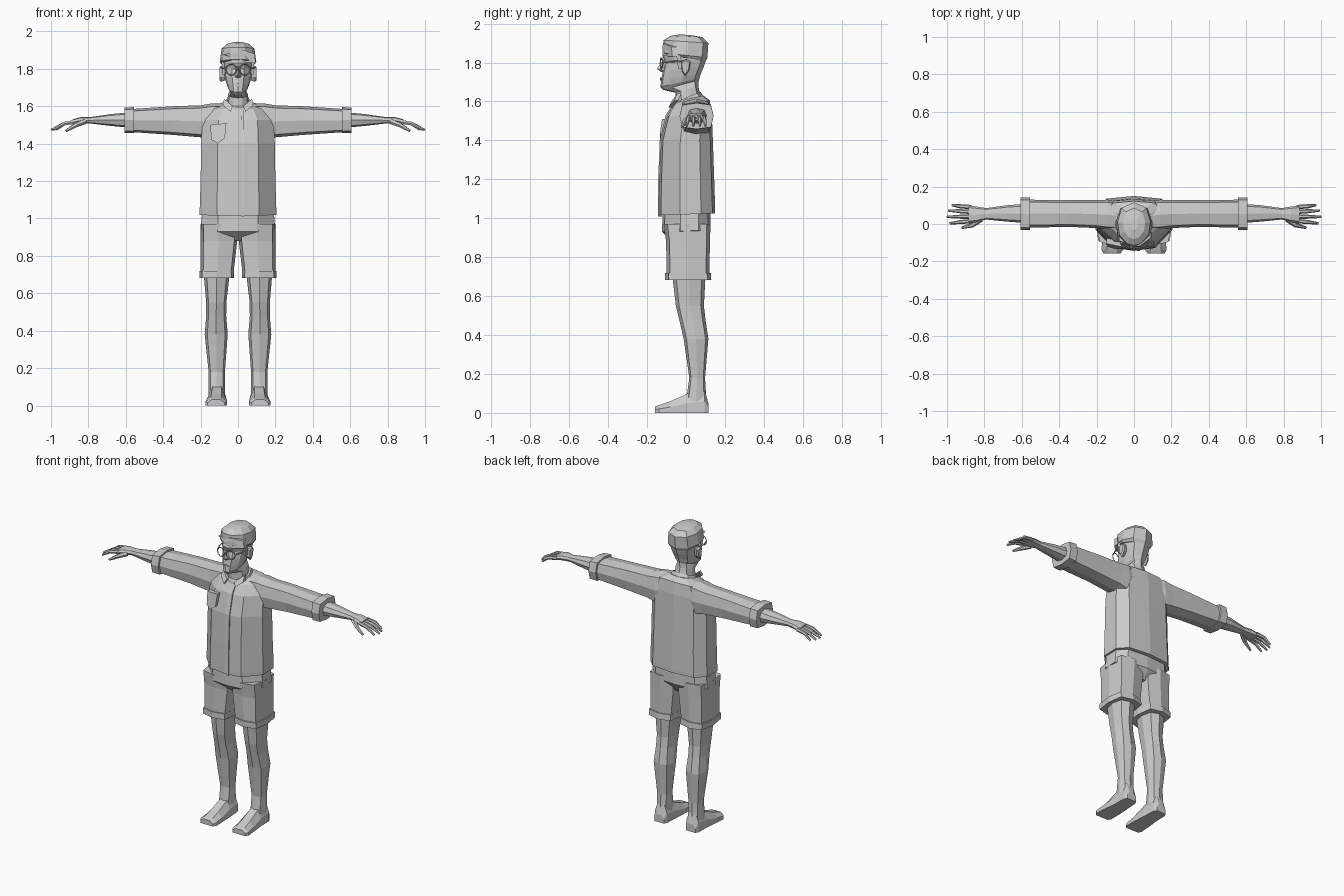
import bpy, bmesh
from math import sin, cos, pi, copysign
from mathutils import Vector

TORSO = [(0, 0), (.55, .05), (1, .38), (1, .75), (.72, .95), (0, 1)]
HEAD = [(0, 0), (.42, .04), (.88, .24), (1, .55), (.75, .88), (0, 1)]


def add(name, verts, faces, mirror=False):
    bm = bmesh.new()
    vs = [bm.verts.new(v) for v in verts]
    for f in faces:
        bm.faces.new([vs[i] for i in f])
    bmesh.ops.recalc_face_normals(bm, faces=bm.faces)
    me = bpy.data.meshes.new(name)
    bm.to_mesh(me)
    bm.free()
    ob = bpy.data.objects.new(name, me)
    bpy.context.collection.objects.link(ob)
    if mirror:
        ob.modifiers.new("mirror", 'MIRROR').use_mirror_merge = False
    return ob


def loft(name, rings, mirror=False):
    n = len(rings[0])
    faces = [[k * n + i, k * n + (i + 1) % n, (k + 1) * n + (i + 1) % n, (k + 1) * n + i]
             for k in range(len(rings) - 1) for i in range(n)]
    faces += [list(range(n)), list(range((len(rings) - 1) * n, len(rings) * n))]
    return add(name, [v for r in rings for v in r], faces, mirror)


def body_ring(prof, zf, zb, w, f, b):
    """Symmetric section from a half outline, tilted from zf (front) to zb (back)."""
    right = [(x * w, f + t * (b - f), zf + t * (zb - zf)) for x, t in prof]
    return right + [(-x, y, z) for x, y, z in reversed(right[1:-1])]


def body(name, prof, rows):
    return loft(name, [body_ring(prof, *r) for r in rows])


def limb_ring(axis, t, a0, a1, b0, b1, p, n=8):
    """Rounded-square section filling the given bounds, at t along x or z."""
    pts = []
    for i in range(n):
        c, s = cos(2 * pi * i / n), sin(2 * pi * i / n)
        c, s = (0 if abs(u) < 1e-6 else copysign(abs(u) ** p, u) for u in (c, s))
        a, b = (a0 + a1 + c * (a1 - a0)) / 2, (b0 + b1 + s * (b1 - b0)) / 2
        pts.append((t, a, b) if axis == 'x' else (a, b, t))
    return pts


def limb(name, axis, rows, p=.8):
    return loft(name, [limb_ring(axis, *r, p) for r in rows], True)


def tube(name, pts, radii, n=6, mirror=True):
    pts = [Vector(p) for p in pts]
    rings = []
    for i, p in enumerate(pts):
        d = (pts[min(i + 1, len(pts) - 1)] - pts[max(i - 1, 0)]).normalized()
        u = d.cross(Vector((0, 0, 1))).normalized()
        v = u.cross(d)
        rings.append([p + radii[i] * (u * cos(2 * pi * k / n) + v * sin(2 * pi * k / n)) for k in range(n)])
    return loft(name, rings, mirror)


def slab(name, pts, depth, mirror=False):
    return loft(name, [pts, [(x, y + depth, z) for x, y, z in pts]], mirror)


# Shirt body
body("shirt", TORSO, [
    (1.015, 1.025, .205, -.143, .15), (1.04, 1.045, .205, -.143, .15),
    (1.2, 1.2, .2, -.14, .145), (1.4, 1.4, .197, -.132, .138),
    (1.525, 1.53, .19, -.1, .133), (1.58, 1.605, .15, -.068, .122),
    (1.6, 1.63, .075, -.055, .09)])
# Collar and its two open points
body("collar", HEAD, [(1.575, 1.61, .088, -.07, .1), (1.592, 1.65, .075, -.068, .075),
                      (1.585, 1.645, .062, -.055, .066)])
slab("collar_point", [(.075, -.045, 1.64), (.082, -.06, 1.605), (.04, -.09, 1.57), (.028, -.075, 1.6)], .02, True)
# Button strip and chest pocket
loft("placket", [[(.018, y, z), (.032, y, z), (.032, y + .02, z), (.018, y + .02, z)]
                 for y, z in [(-.144, 1.01), (-.143, 1.2), (-.135, 1.4), (-.104, 1.53), (-.073, 1.58)]])
slab("pocket", [(-.148, -.105, 1.5), (-.062, -.123, 1.51), (-.07, -.135, 1.43),
                (-.108, -.132, 1.402), (-.143, -.12, 1.42)], .03)
# Sleeves with rolled cuffs
limb("sleeve", 'x', [(.06, -.03, .11, 1.44, 1.612), (.14, -.03, .13, 1.42, 1.615), (.2, -.022, .128, 1.434, 1.605),
                     (.35, -.015, .128, 1.447, 1.6), (.57, -.02, .13, 1.462, 1.585)], .55)
limb("sleeve_cuff", 'x', [(.555, -.033, .142, 1.456, 1.596), (.608, -.033, .142, 1.458, 1.592)], .5)
# Forearm and palm
limb("forearm", 'x', [(.58, .005, .108, 1.485, 1.568), (.68, .013, .1, 1.495, 1.558), (.79, .024, .085, 1.508, 1.542),
                      (.84, .01, .093, 1.505, 1.542), (.885, .004, .1, 1.502, 1.53)], .75)
# Fingers and thumb
for i, (y0, y1, tip) in enumerate([(.09, .1, .972), (.065, .072, .992), (.04, .038, 1.0), (.016, .004, .985)]):
    tube(f"finger_{i + 1}", [(.87, y0, 1.517), (.93, (y0 + y1) / 2, 1.507), (tip, y1, 1.474)], [.012, .011, .006])
tube("thumb", [(.82, .025, 1.518), (.865, -.006, 1.5), (.92, -.02, 1.468)], [.016, .013, .007])

# Shorts: hips, legs and turn-ups
body("shorts_hips", TORSO, [(1.05, 1.05, .19, -.12, .125), (.93, .94, .2, -.123, .127), (.88, .88, .03, -.07, .09)])
limb("shorts_leg", 'z', [(.97, .004, .2, -.115, .126), (.88, .004, .2, -.102, .123), (.7, .025, .2, -.1, .12)], .5)
limb("shorts_cuff", 'z', [(.72, .022, .206, -.108, .127), (.682, .02, .206, -.108, .13)], .5)
# Bare legs
limb("leg", 'z', [(.7, .045, .183, -.07, .1), (.55, .062, .17, -.052, .092), (.48, .063, .17, -.035, .1),
                  (.38, .055, .178, -.012, .115), (.18, .07, .157, .017, .098), (.06, .07, .158, .0, .105)], .75)
# Feet, from heel to toe
loft("foot", [[(a, y, 0), (b, y, 0), (b, y, h * .5), (a * .25 + b * .75, y, h), (a * .75 + b * .25, y, h), (a, y, h * .5)]
              for y, a, b, h in [(.115, .08, .148, .05), (.095, .07, .158, .12), (.01, .065, .16, .1),
                                 (-.08, .06, .17, .06), (-.14, .06, .174, .04), (-.158, .072, .162, .032)]], True)

# Neck and head
body("head", HEAD, [
    (1.56, 1.58, .065, -.055, .085), (1.645, 1.68, .053, -.055, .063), (1.66, 1.71, .042, -.118, .066),
    (1.675, 1.72, .054, -.132, .07), (1.71, 1.74, .064, -.127, .075), (1.755, 1.78, .074, -.12, .092),
    (1.8, 1.81, .078, -.108, .102), (1.83, 1.83, .08, -.12, .106), (1.9, 1.9, .075, -.1, .1)])
# Nose, lips and ears
add("nose", [(0, -.112, 1.82), (0, -.15, 1.768), (-.019, -.112, 1.758), (.019, -.112, 1.758), (0, -.125, 1.75)],
    [(0, 2, 1), (0, 1, 3), (1, 2, 4), (1, 4, 3), (0, 3, 4, 2)])
slab("lips", [(-.022, -.125, 1.715), (0, -.134, 1.722), (.022, -.125, 1.715), (0, -.134, 1.707)], .02)
loft("ear", [[(x, -.005 + s * y, 1.775 + s * z) for y, z in
              [(-.02, .03), (.004, .042), (.028, .03), (.022, -.015), (0, -.045), (-.016, -.02)]]
             for x, s in [(.07, .8), (.09, 1), (.1, .8)]], True)
# Hair, swept fringe and sideburns
body("hair", HEAD, [
    (1.845, 1.805, .086, -.108, .1), (1.85, 1.825, .098, -.117, .11), (1.915, 1.9, .088, -.115, .115),
    (1.937, 1.93, .06, -.08, .085), (1.945, 1.94, .02, -.03, .03)])
slab("fringe", [(-.08, -.09, 1.875), (-.02, -.121, 1.862), (.04, -.121, 1.835), (.094, -.07, 1.83),
                (.09, -.075, 1.88), (.03, -.119, 1.9)], .03)
slab("sideburn", [(.07, -.05, 1.84), (.088, -.05, 1.84), (.082, -.04, 1.77), (.07, -.04, 1.77)], .022, True)
# Glasses
tube("glasses_temple", [(.064, -.118, 1.8), (.084, -.07, 1.805), (.092, .0, 1.808)], [.004] * 3, 4)
tube("glasses_bridge", [(-.008, -.13, 1.802), (.008, -.13, 1.802)], [.004] * 2, 4, False)
for side in (-1, 1):
    bpy.ops.mesh.primitive_torus_add(major_segments=10, minor_segments=4, major_radius=.029, minor_radius=.0035,
                                     location=(side * .036, -.126, 1.796), rotation=(pi / 2, 0, side * .2))
    bpy.context.object.name = "glasses_rim"
